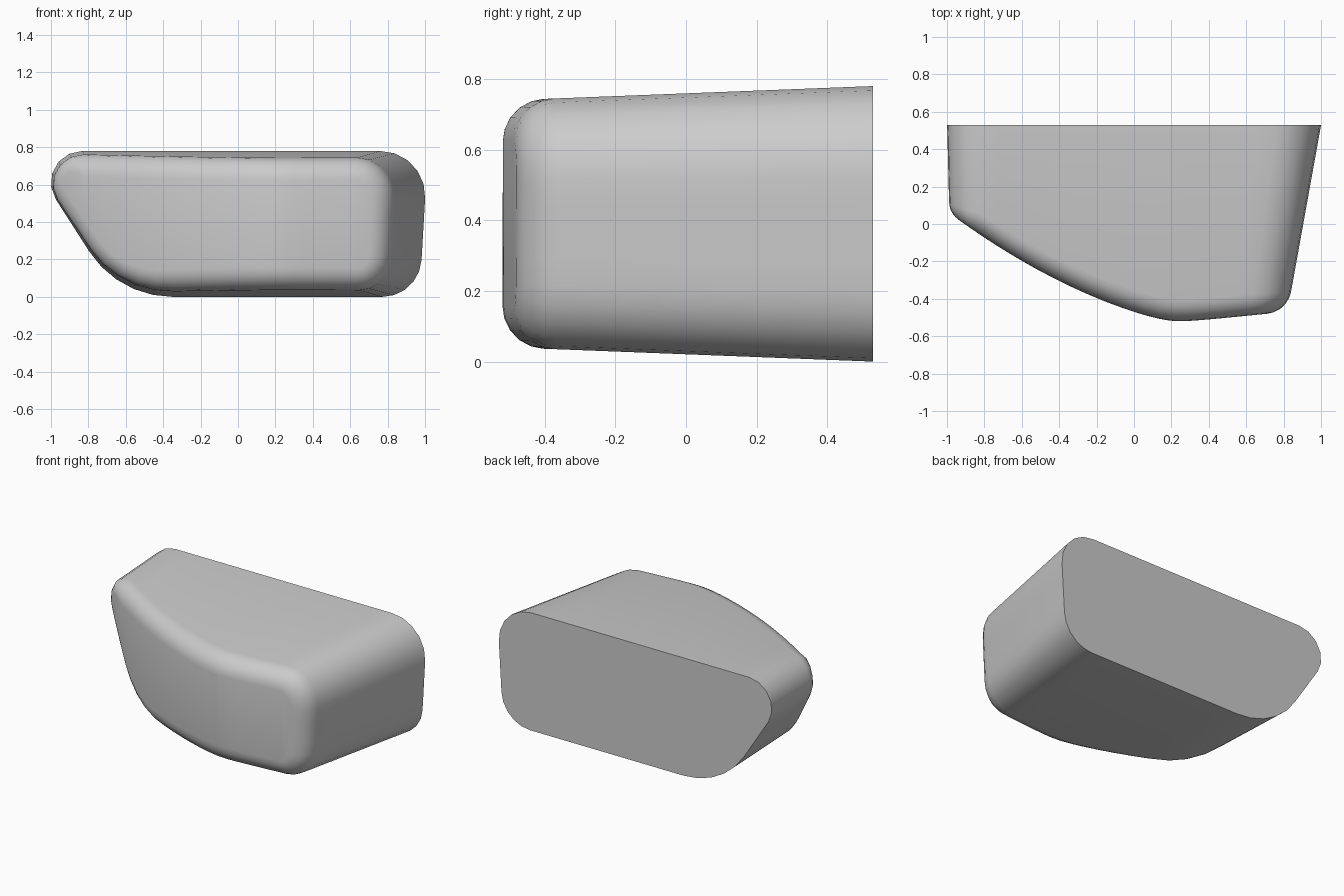
import bpy, bmesh, math
from mathutils import Vector

if "Cube" in bpy.data.objects:
    bpy.data.objects.remove(bpy.data.objects["Cube"])

BACK, RADIUS, RINGS = 0.53, 0.115, 5


def front(x):
    """Plan curve of the front: swept-back left part blended into the right part."""
    u = x + 1
    a = 0.068 - 0.745 * u + 0.205 * u * u
    b = -0.527 + (x - 0.27) * 0.103
    return 0.5 * (a + b + math.sqrt((a - b) ** 2 + 0.03 ** 2))


def rounded_outline(corners, steps=5, spacing=0.1):
    """Counter-clockwise outline of (point, outward normal) with rounded corners."""
    out = []
    n = len(corners)
    for i in range(n):
        p = Vector(corners[i][:2])
        r = corners[i][2]
        d0 = (p - Vector(corners[i - 1][:2])).normalized()
        d1 = (Vector(corners[(i + 1) % n][:2]) - p).normalized()
        turn = d0.angle(d1)
        n0 = Vector((d0.y, -d0.x))
        centre = p - d0 * r * math.tan(turn / 2) - n0 * r
        start = math.atan2(n0.y, n0.x)
        for k in range(steps + 1):
            a = start + turn * k / steps
            nrm = Vector((math.cos(a), math.sin(a)))
            out.append((centre + nrm * r, nrm))
    # subdivide the straight runs so they can follow the front curve
    dense = []
    for i, (p, nrm) in enumerate(out):
        dense.append((p, nrm))
        q = out[(i + 1) % len(out)][0]
        if i % (steps + 1) == steps:
            cuts = max(1, math.ceil((q - p).length / spacing))
            dense += [(p.lerp(q, k / cuts), nrm) for k in range(1, cuts)]
    return dense


def taper(p, y):
    """Draft of the side walls towards the front."""
    h = BACK - y
    x = p.x * (1 - (0.18 if p.x > 0 else 0.025) * h)
    return Vector((x, 0.39 + (p.y - 0.39) * (1 - 0.1 * h)))


def strip(p, nrm):
    """Points from the back rim round the front fillet for one outline point."""
    y = BACK
    for _ in range(12):
        y = front(taper(p, y).x)
    x = taper(p, y).x
    g = (front(x + 0.01) - front(x - 0.01)) / 0.02 * nrm.x
    turn = math.pi / 2 - math.atan(g)
    t = RADIUS * math.tan(turn / 2)
    w = math.cos(turn / 2)
    length = math.hypot(1, g)
    pts = [(p.x, BACK, p.y)]
    for k in range(RINGS + 1):
        s = k / RINGS
        a, b, c = (1 - s) ** 2, 2 * s * (1 - s) * w, s * s
        total = a + b + c
        inset = c * t / length / total
        yy = y + (a * t - c * t * g / length) / total
        q = taper(p, yy) - nrm * inset
        if k == RINGS:
            yy = front(q.x)
        pts.append((q.x, yy, q.y))
    return pts


# Outline of the flat back: corner x, z and radius
outline = rounded_outline([
    (-0.64, 0.0, 0.53), (0.97, 0.0, 0.21),
    (1.015, 0.78, 0.24), (-1.14, 0.78, 0.168)])

# Side walls and filleted front rim
bm = bmesh.new()
cols = [[bm.verts.new(c) for c in strip(p, nrm)] for p, nrm in outline]
for i, a in enumerate(cols):
    b = cols[(i + 1) % len(cols)]
    for k in range(len(a) - 1):
        bm.faces.new((a[k], b[k], b[k + 1], a[k + 1]))

# Flat back and curved front panel
bm.faces.new([c[0] for c in cols])
cap = bm.faces.new([c[-1] for c in cols])
geom = list(cap.verts) + list(cap.edges) + [cap]
for i in range(1, 32):
    res = bmesh.ops.bisect_plane(bm, geom=geom, dist=1e-4,
                                 plane_co=(-0.97 + i * 0.0563, 0, 0), plane_no=(1, 0, 0))
    geom = res["geom"]
bmesh.ops.recalc_face_normals(bm, faces=bm.faces)

mesh = bpy.data.meshes.new("rounded_housing")
bm.to_mesh(mesh)
bm.free()
housing = bpy.data.objects.new("rounded_housing", mesh)
bpy.context.collection.objects.link(housing)
bpy.context.view_layer.objects.active = housing
housing.select_set(True)
bpy.ops.object.shade_smooth_by_angle(angle=math.radians(35))
